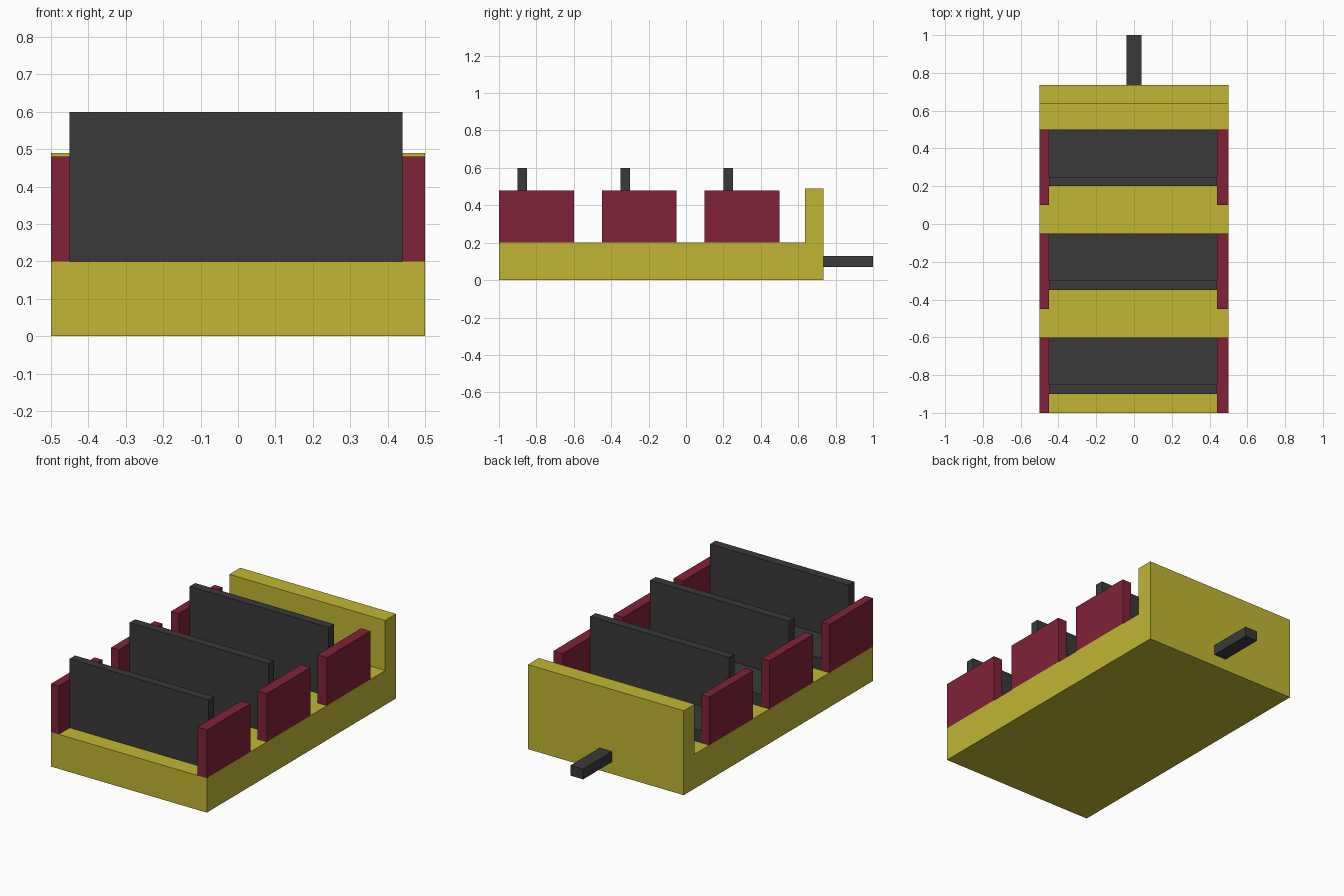
import bpy
import bmesh

if "Cube" in bpy.data.objects:
    bpy.data.objects.remove(bpy.data.objects["Cube"])


def material(name, rgb):
    m = bpy.data.materials.new(name)
    m.diffuse_color = (*rgb, 1)
    m.use_nodes = True
    m.node_tree.nodes["Principled BSDF"].inputs["Base Color"].default_value = m.diffuse_color
    return m


yellow = material("mustard yellow", (0.53, 0.47, 0.034))
red = material("dark red", (0.216, 0.016, 0.04))
grey = material("charcoal grey", (0.042, 0.042, 0.042))


def extrude_profile(name, pts, x0, x1, mat):
    """Extrude a closed (y, z) side profile from x0 to x1."""
    bm = bmesh.new()
    face = bm.faces.new([bm.verts.new((x0, y, z)) for y, z in pts])
    res = bmesh.ops.extrude_face_region(bm, geom=[face])
    verts = [v for v in res["geom"] if isinstance(v, bmesh.types.BMVert)]
    bmesh.ops.translate(bm, verts=verts, vec=(x1 - x0, 0, 0))
    bmesh.ops.recalc_face_normals(bm, faces=bm.faces)
    me = bpy.data.meshes.new(name)
    bm.to_mesh(me)
    bm.free()
    me.materials.append(mat)
    ob = bpy.data.objects.new(name, me)
    bpy.context.collection.objects.link(ob)
    return ob


def box(name, x0, x1, y0, y1, z0, z1, mat):
    return extrude_profile(name, [(y0, z0), (y1, z0), (y1, z1), (y0, z1)], x0, x1, mat)


# Floor with the upright end wall
extrude_profile("car_body", [(-1, 0), (0.735, 0), (0.735, 0.49), (0.635, 0.49),
                             (0.635, 0.2), (-1, 0.2)], -0.5, 0.5, yellow)

# Coupling bar
box("coupling_bar", -0.04, 0.04, 0.735, 1.0, 0.07, 0.13, grey)

# Three benches: L-shaped seat with backrest, and a side panel at each end
for i, y in enumerate((-1.0, -0.45, 0.1), 1):
    extrude_profile(f"bench_{i}", [(y + 0.1, 0.2), (y + 0.4, 0.2), (y + 0.4, 0.27),
                                   (y + 0.15, 0.27), (y + 0.15, 0.6), (y + 0.1, 0.6)],
                    -0.45, 0.44, grey)
    box(f"left_panel_{i}", -0.5, -0.45, y, y + 0.4, 0.2, 0.48, red)
    box(f"right_panel_{i}", 0.44, 0.5, y, y + 0.4, 0.2, 0.48, red)
